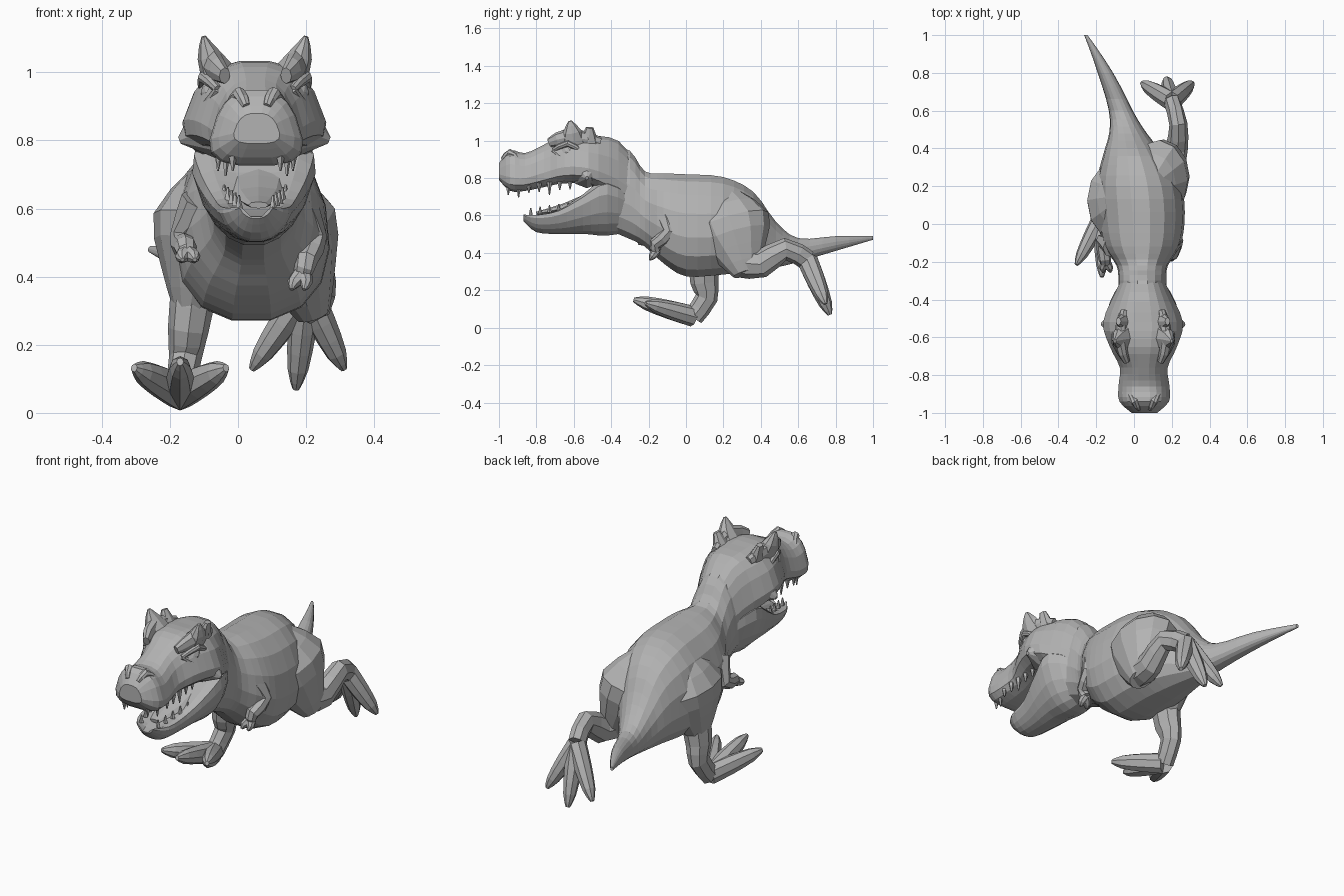
import bpy, bmesh, math
from mathutils import Vector

cube = bpy.data.objects.get("Cube")
if cube:
    bpy.data.objects.remove(cube, do_unlink=True)

grey = (.45, .45, .45, 1)
hide = bpy.data.materials.new("grey_hide")
hide.use_nodes = True
hide.diffuse_color = grey
hide.node_tree.nodes["Principled BSDF"].inputs["Base Color"].default_value = grey


def finish(name, bm):
    bmesh.ops.recalc_face_normals(bm, faces=bm.faces)
    mesh = bpy.data.meshes.new(name)
    bm.to_mesh(mesh)
    bm.free()
    mesh.materials.append(hide)
    obj = bpy.data.objects.new(name, mesh)
    bpy.context.collection.objects.link(obj)


def spine(y):
    """Sideways position of the spine: nearly straight in front, tail swung to the right."""
    return .04 - .015 * y - .28 * max(y, 0) ** 2


def refine(rows, steps):
    """Catmull-Rom interpolation between rows of numbers."""
    smooth = []
    last = len(rows) - 1
    for i in range(last):
        corners = (rows[max(i - 1, 0)], rows[i], rows[i + 1], rows[min(i + 2, last)])
        for step in range(steps):
            t = step / steps
            smooth.append([
                b + t / 2 * (c - a + t * (2 * a - 5 * b + 4 * c - d + t * (3 * (b - c) + d - a)))
                for a, b, c, d in zip(*corners)])
    return smooth + [rows[last]]


def skin(bm, rings):
    loops = [[bm.verts.new(point) for point in ring] for ring in rings]
    sides = len(loops[0])
    for lower, upper in zip(loops, loops[1:]):
        for k in range(sides):
            j = (k + 1) % sides
            bm.faces.new((lower[k], lower[j], upper[j], upper[k]))
    bm.faces.new(loops[0])
    bm.faces.new(reversed(loops[-1]))


def hull(name, rows, taper, power=.8, dip=0, sides=16):
    """Loft along the spine. Each row holds y, half-width, bottom and top;
    taper is the top width over the bottom width, dip hollows out the top."""
    rings = []
    for y, half, bottom, top in refine(rows, 3):
        ring = []
        for k in range(sides):
            angle = math.tau * (k + .5) / sides
            across, up = (math.copysign(abs(f) ** power, f)
                          for f in (math.cos(angle), math.sin(angle)))
            height = (up + 1) / 2
            width = half * (1 + (taper - 1) * height)
            z = bottom + (top - bottom) * height - dip * max(up, 0) * (1 - abs(across))
            ring.append((spine(y) + width * across, y, z))
        rings.append(ring)
    bm = bmesh.new()
    skin(bm, rings)
    finish(name, bm)


def limb(name, *paths, across=1, sides=8, steps=2):
    """Tubes along paths of points, each path paired with its radii."""
    bm = bmesh.new()
    for points, radii in paths:
        rows = refine([(*point, radius) for point, radius in zip(points, radii)], steps)
        centres = [Vector(row[:3]) for row in rows]
        whole = (centres[-1] - centres[0]).normalized()
        reference = Vector((0, 0, 1)) if abs(whole.x) > .8 else Vector((1, 0, 0))
        rings = []
        for i, row in enumerate(rows):
            ahead = centres[min(i + 1, len(rows) - 1)]
            tangent = (ahead - centres[max(i - 1, 0)]).normalized()
            u = (reference - tangent * reference.dot(tangent)).normalized()
            v = tangent.cross(u)
            angles = [math.tau * k / sides for k in range(sides)]
            rings.append([centres[i] + row[3] * (u * across * math.cos(a) + v * math.sin(a))
                          for a in angles])
        skin(bm, rings)
    finish(name, bm)


# Torso, neck and tail in one loft
hull("body", [
    (1, .01, .47, .49),
    (.8, .045, .41, .49),
    (.6, .07, .35, .48),
    (.48, .11, .32, .57),
    (.36, .18, .3, .73),
    (.2, .25, .28, .81),
    (0, .25, .27, .825),
    (-.12, .22, .34, .83),
    (-.22, .15, .43, .84),
    (-.3, .14, .47, .95),
    (-.42, .14, .52, .99)], taper=.8, power=.9)

# Skull, lower jaw and tongue
hull("skull", [
    (-.24, .1, .62, .84),
    (-.36, .17, .68, 1),
    (-.52, .25, .76, 1.03),
    (-.65, .21, .77, 1.03),
    (-.76, .15, .75, .98),
    (-.86, .16, .73, .935),
    (-.94, .155, .73, .95),
    (-1, .08, .79, .88)], taper=.58, power=.7)
hull("lower_jaw", [
    (-.26, .05, .52, .72),
    (-.42, .11, .49, .84),
    (-.55, .1, .5, .75),
    (-.68, .075, .5, .66),
    (-.8, .06, .51, .63),
    (-.87, .03, .57, .62)], taper=2, dip=.06)
limb("tongue", ([(.06, -.5, .7), (.06, -.65, .64), (.06, -.8, .61)], (.03, .025, .01)), across=3)


# Paired head details
def head_details(label, side):
    def at(out, y, z):
        return Vector((spine(y) + side * out, y, z))

    front, middle, back = at(.09, -.73, .99), at(.125, -.62, 1.02), at(.1, -.46, .99)
    limb(label + "_brow_crest",
         ([front, middle, back], (.025, .05, .03)),
         ([at(.1, -.6, .98), at(.135, -.61, 1.05), at(.15, -.62, 1.105)], (.08, .05, .01)),
         ([at(.1, -.52, .98), at(.13, -.515, 1.07)], (.06, .02)), across=.7)

    inner, outer = at(.11, -.71, .95), at(.15, -.56, .94)
    limb(label + "_eyelids",
         *[([inner, at(.15, -.63, z), outer], (.012, .018, .012)) for z in (.985, .895)])

    ball = bmesh.new()
    bmesh.ops.create_icosphere(ball, subdivisions=2, radius=.04)
    bmesh.ops.translate(ball, verts=ball.verts, vec=at(.12, -.63, .94))
    finish(label + "_eye", ball)

    limb(label + "_cheek_horn", ([at(.14, -.53, .83), at(.22, -.53, .8)], (.09, .01)))
    limb(label + "_nostril_rim",
         ([at(.03, -.98, .9), at(.05, -.94, .935), at(.08, -.9, .9)], (.012, .022, .012)))

    # Teeth follow the lip lines, every third one longer
    upper, lower = [], []
    for i in range(7):
        f = i / 6
        root = at(.07 + .04 * min(1, 3 * f), -.95 + .33 * f, .76 + .03 * f)
        length = .07 if i % 3 == 1 else .05
        upper.append(([root, root - Vector((0, 0, length))], (.015, .003)))
    for i in range(5):
        f = i / 4
        root = at(.05 + .04 * f, -.83 + .2 * f, .6 + .03 * f)
        lower.append(([root, root + Vector((0, 0, .04))], (.012, .003)))
    limb(label + "_upper_teeth", *upper, sides=5, steps=1)
    limb(label + "_lower_teeth", *lower, sides=5, steps=1)


head_details("left", 1)
head_details("right", -1)


# Legs: one build, two poses
def leg(label, *joints):
    hip, knee, ankle, ball, reach = map(Vector, joints)
    thigh = [hip.lerp(knee, f) for f in (0, .35, .7, 1)]
    limb(label + "_thigh", (thigh, (.1, .21, .15, .07)), across=.74, sides=12)
    limb(label + "_shin", ([hip.lerp(knee, .85), knee.lerp(ankle, .4), ankle, ball],
                           (.085, .075, .06, .055)), across=.8)
    # Toes fan out, the outer two slightly shorter
    toes = []
    for k in (-1, 0, 1):
        tip = ball + reach * (1 - .2 * abs(k)) + Vector((.135 * k, 0, 0))
        toes.append(([ball.lerp(tip, f) for f in (0, .4, .8, 1)], (.055, .05, .036, .012)))
    limb(label + "_toes", *toes, across=.85)


leg("left", (.09, .2, .7), (.22, .32, .29), (.235, .53, .42), (.2, .65, .36), (-.03, .12, -.29))
leg("right", (-.07, .14, .7), (-.14, .09, .3), (-.155, .11, .16), (-.17, .04, .06), (0, -.32, .09))


# Small arms with two fingers
def arm(label, side, hand):
    hand = Vector(hand)
    shoulder = Vector((.03 + side * .14, -.12, .62))
    elbow = Vector((.03 + side * .19, -.09, .51))
    wrist = elbow.lerp(hand, .6) - Vector((0, .03, 0))
    point = (hand - elbow).normalized() * .06
    fingers = [([hand, hand + point * .6 + spread, hand + point + spread], (.026, .02, .006))
               for spread in (Vector((-.018, 0, 0)), Vector((.018, 0, 0)))]
    limb(label + "_arm", ([shoulder, elbow, wrist, hand], (.06, .042, .034, .027)), *fingers)


arm("left", 1, (.19, -.16, .41))
arm("right", -1, (-.15, -.2, .47))
